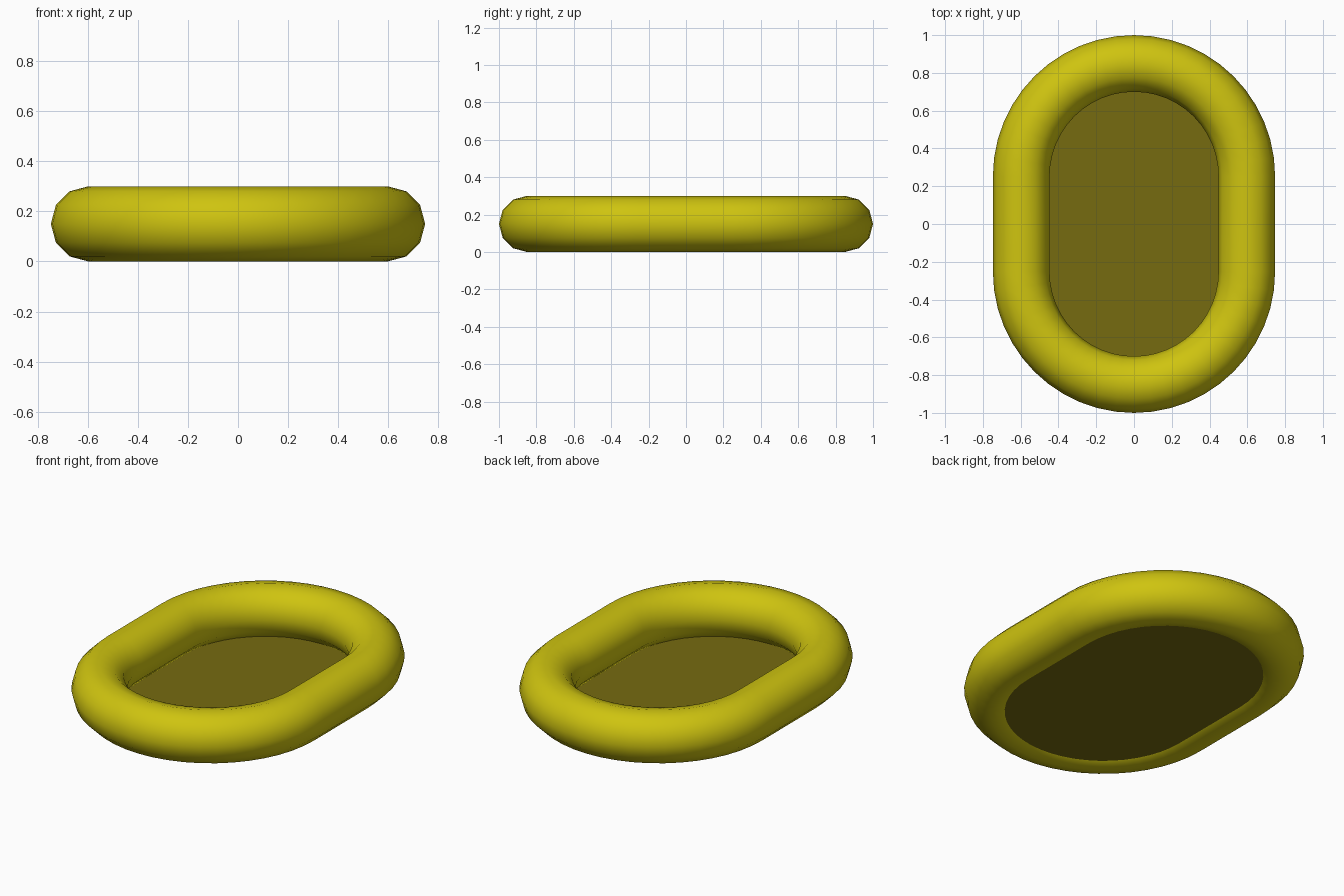
import bpy, bmesh
from math import sin, cos, pi

if "Cube" in bpy.data.objects:
    bpy.data.objects.remove(bpy.data.objects["Cube"])

R, HALF, TUBE, Z = 0.597, 0.253, 0.15, 0.15
ARC, SIDES = 24, 12


def material(name, color):
    m = bpy.data.materials.new(name)
    m.diffuse_color = color
    m.use_nodes = True
    m.node_tree.nodes["Principled BSDF"].inputs["Base Color"].default_value = m.diffuse_color
    return m


def make_object(name, bm, mat):
    me = bpy.data.meshes.new(name)
    bmesh.ops.recalc_face_normals(bm, faces=bm.faces)
    bm.to_mesh(me)
    bm.free()
    ob = bpy.data.objects.new(name, me)
    bpy.context.collection.objects.link(ob)
    me.materials.append(mat)
    return ob


def stadium(r, z):
    # Two half circles joined by straight sides
    pts = []
    for start, cy in ((0, HALF), (pi, -HALF)):
        for i in range(ARC + 1):
            a = start + pi * i / ARC
            pts.append((r * cos(a), cy + r * sin(a), z))
    return pts


# Inflated tube running around the hull
bm = bmesh.new()
rings = []
for k in range(SIDES):
    a = 2 * pi * k / SIDES
    rings.append([bm.verts.new(p) for p in stadium(R + TUBE * cos(a), Z + TUBE * sin(a))])
n = len(rings[0])
for k in range(SIDES):
    a, b = rings[k], rings[(k + 1) % SIDES]
    for i in range(n):
        j = (i + 1) % n
        bm.faces.new((a[i], a[j], b[j], b[i]))
for f in bm.faces:
    f.smooth = True
make_object("inflated_tube", bm, material("yellow_rubber", (0.62, 0.55, 0.005, 1)))

# Flat floor sheet near the bottom of the tube
bm = bmesh.new()
bm.faces.new([bm.verts.new(p) for p in stadium(R - 0.063, 0.018)])
make_object("floor", bm, material("dark_yellow_floor", (0.18, 0.145, 0.005, 1)))
